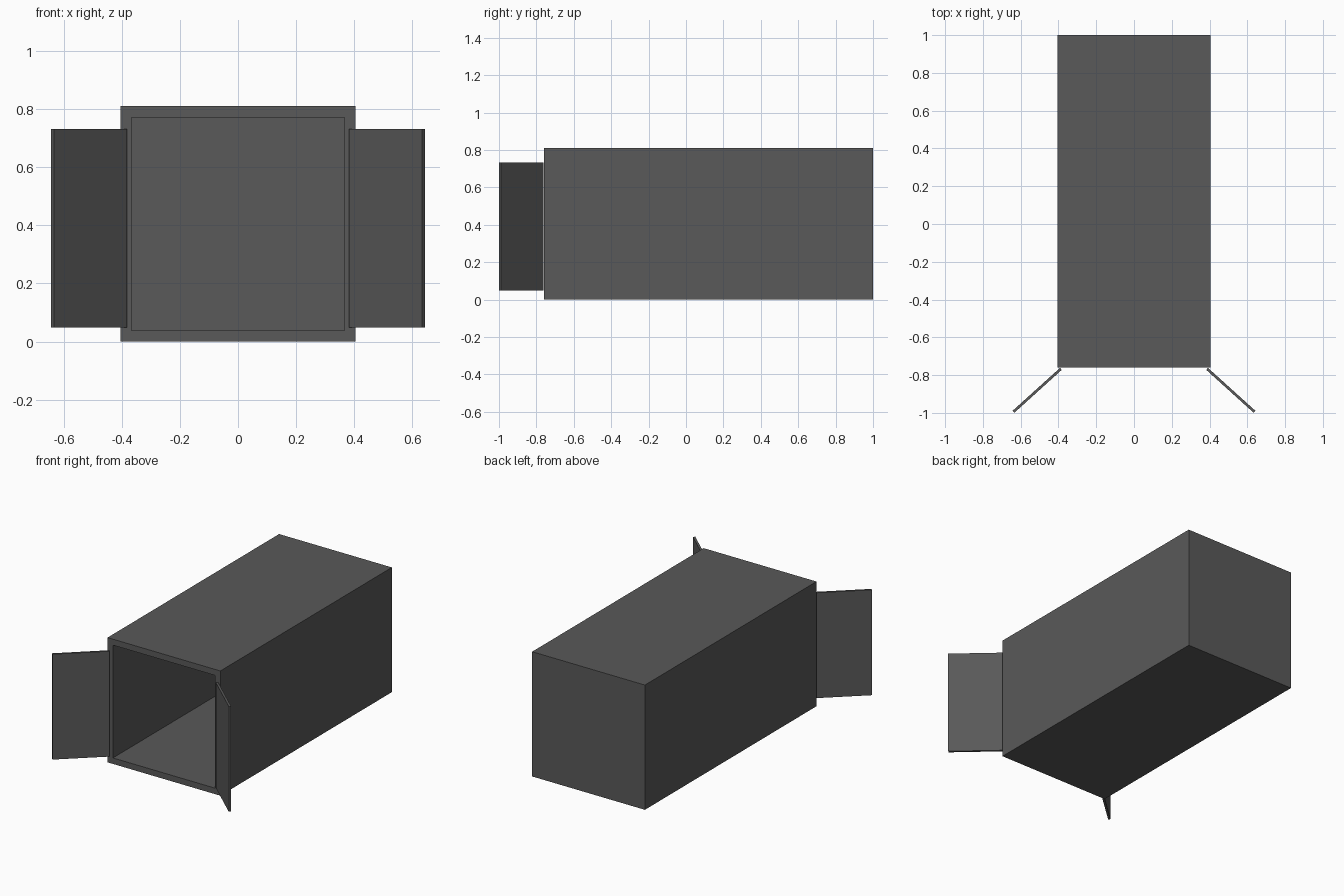
import bpy, bmesh, math
from mathutils import Matrix, Vector

if "Cube" in bpy.data.objects:
    bpy.data.objects.remove(bpy.data.objects["Cube"])


def material(name, v):
    m = bpy.data.materials.new(name)
    m.diffuse_color = (v, v, v, 1)
    m.use_nodes = True
    m.node_tree.nodes["Principled BSDF"].inputs["Base Color"].default_value = m.diffuse_color
    return m


body_grey = material("dark grey", 0.1)


def finish(name, bm, mat):
    bmesh.ops.recalc_face_normals(bm, faces=bm.faces)
    me = bpy.data.meshes.new(name)
    bm.to_mesh(me)
    bm.free()
    me.materials.append(mat)
    ob = bpy.data.objects.new(name, me)
    bpy.context.collection.objects.link(ob)
    return ob


# long hollow container, open at the front
bm = bmesh.new()
bmesh.ops.create_cube(bm, size=1)
bmesh.ops.scale(bm, vec=(0.81, 1.76, 0.81), verts=bm.verts)
bmesh.ops.translate(bm, vec=(0, 0.12, 0.405), verts=bm.verts)
bm.faces.ensure_lookup_table()
front = min(bm.faces, key=lambda f: f.calc_center_median().y)
bmesh.ops.inset_region(bm, faces=[front], thickness=0.055)
cavity = bmesh.ops.extrude_face_region(bm, geom=[front])["geom"]
bmesh.ops.translate(bm, vec=(0, 1.705, 0),
                    verts=[g for g in cavity if isinstance(g, bmesh.types.BMVert)])
if front.is_valid:
    bmesh.ops.delete(bm, geom=[front], context='FACES_ONLY')
finish("container", bm, body_grey)

# two thin doors swung open from the front corners
for side, name in ((-1, "left_door"), (1, "right_door")):
    hinge = Vector((side * 0.387, -0.767, 0.39))
    tip = Vector((side * 0.638, -0.994, 0.39))
    d = tip - hinge
    bm = bmesh.new()
    bmesh.ops.create_cube(bm, size=1)
    bmesh.ops.scale(bm, vec=(d.length, 0.014, 0.684), verts=bm.verts)
    bmesh.ops.transform(bm, verts=bm.verts,
                        matrix=Matrix.Translation((hinge + tip) / 2)
                        @ Matrix.Rotation(math.atan2(d.y, d.x), 4, 'Z'))
    finish(name, bm, body_grey)
